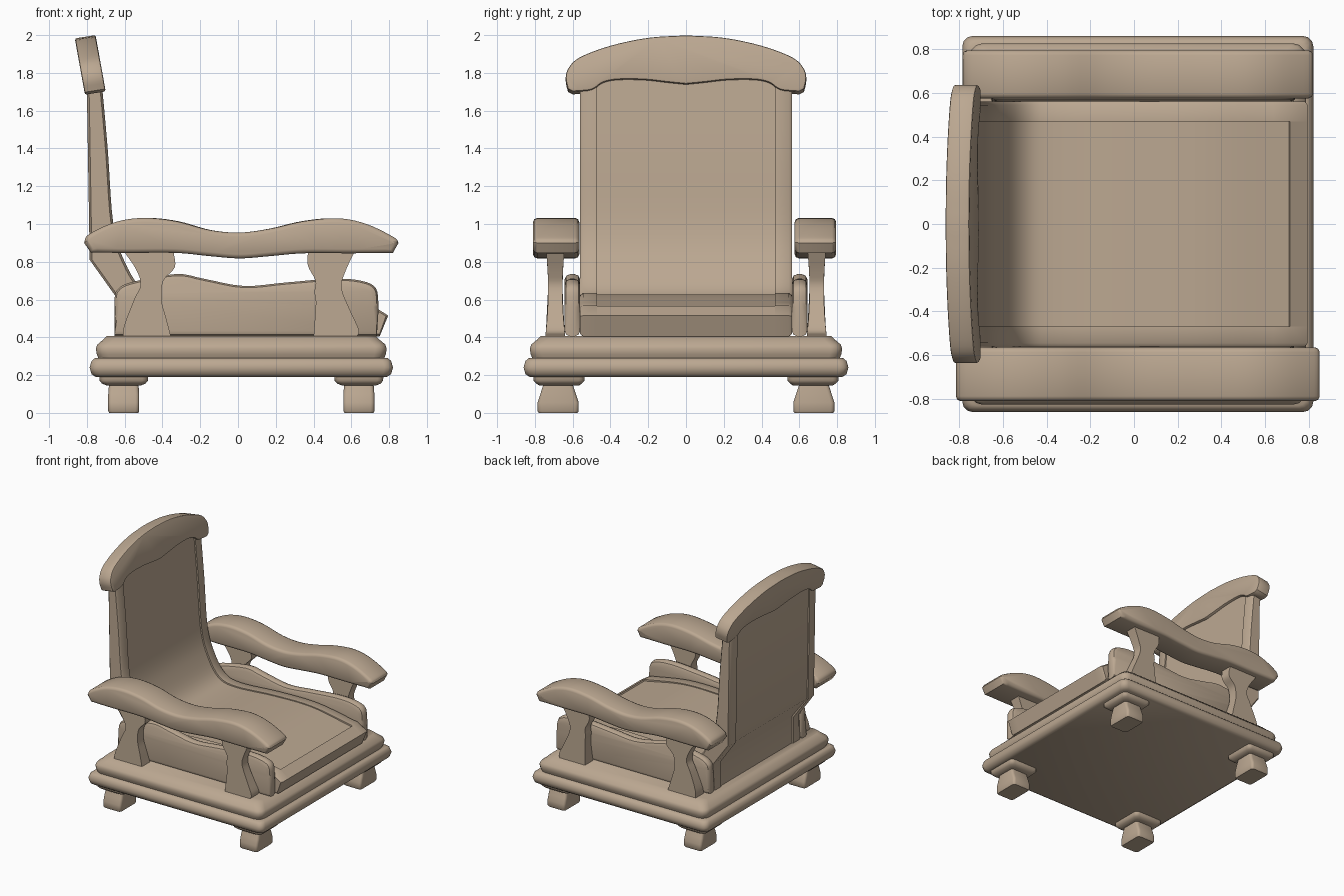
import bpy, bmesh
from math import radians, sin, cos
from mathutils import Vector

if "Cube" in bpy.data.objects:
    bpy.data.objects.remove(bpy.data.objects["Cube"])

wood = bpy.data.materials.new("warm_brown")
wood.diffuse_color = (.50, .39, .285, 1)
wood.use_nodes = True
wood.node_tree.nodes["Principled BSDF"].inputs["Base Color"].default_value = wood.diffuse_color


def spline(pts, n=5):
    """Smooth open curve through a few points (Catmull-Rom)."""
    p = [Vector(q) for q in pts]
    p = [2 * p[0] - p[1]] + p + [2 * p[-1] - p[-2]]
    out = []
    for a, b, c, d in zip(p, p[1:], p[2:], p[3:]):
        for i in range(n):
            t = i / n
            out.append(0.5 * (2 * b + (c - a) * t + (2 * a - 5 * b + 4 * c - d) * t * t
                              + (3 * b - a - 3 * c + d) * t ** 3))
    return out + [p[-2]]


def skin(name, rings, angle=40):
    """Join equal-length point rings into a closed solid."""
    bm = bmesh.new()
    vs = [[bm.verts.new(p) for p in r] for r in rings]
    n = len(vs[0])
    for a, b in zip(vs, vs[1:]):
        for i in range(n):
            j = (i + 1) % n
            bm.faces.new((a[i], a[j], b[j], b[i]))
    bm.faces.new(vs[0])
    bm.faces.new(vs[-1])
    bmesh.ops.recalc_face_normals(bm, faces=bm.faces)
    me = bpy.data.meshes.new(name)
    bm.to_mesh(me)
    bm.free()
    me.materials.append(wood)
    ob = bpy.data.objects.new(name, me)
    bpy.context.collection.objects.link(ob)
    bpy.ops.object.select_all(action='DESELECT')
    ob.select_set(True)
    bpy.context.view_layer.objects.active = ob
    bpy.ops.object.shade_smooth_by_angle(angle=radians(angle))
    return ob


def inset(pts, d):
    """Shrink a closed 2D outline by d."""
    n = len(pts)
    area = sum(pts[i - 1][0] * pts[i][1] - pts[i][0] * pts[i - 1][1] for i in range(n))
    s = 1 if area > 0 else -1
    out = []
    for i in range(n):
        t = Vector(pts[(i + 1) % n]) - Vector(pts[i - 1])
        t.normalize()
        out.append(Vector(pts[i]) + Vector((-t.y, t.x)) * d * s)
    return out


def prism(name, pts, layers, place, angle=40):
    """Extrude an outline through layers of (depth, inset)."""
    return skin(name, [[place(u, v, w) for u, v in inset(pts, d)] for w, d in layers], angle)


def rounded(a, b, r):
    """Layers from a to b with rounded rims of radius r."""
    s = 1 if b > a else -1
    return [(a, r), (a + s * r * .3, r * .3), (a + s * r, 0),
            (b - s * r, 0), (b - s * r * .3, r * .3), (b, r)]


def xz(x, z, y):
    return (x, y, z)


def block(name, cx, cy, levels, r):
    """Stack of round-cornered rectangles: (z, half x, half y)."""
    rings = []
    for z, hx, hy in levels:
        ring = []
        for k, (sx, sy) in enumerate(((1, 1), (-1, 1), (-1, -1), (1, -1))):
            for i in range(4):
                a = radians(90 * k + 30 * i)
                ring.append((cx + sx * (hx - r) + r * cos(a), cy + sy * (hy - r) + r * sin(a), z))
        rings.append(ring)
    return skin(name, rings, 50)


# Two-tier moulded base
block("base_lower", .0175, 0, [(z, h, h + .057) for z, h in
      ((.19, .77), (.205, .793), (.24, .803), (.275, .793), (.29, .775))], .045)
block("base_upper", .0175, 0, [(z, h, h + .057) for z, h in
      ((.285, .755), (.31, .765), (.34, .77), (.362, .762), (.385, .735), (.408, .712))], .06)

# Feet with collars
for x in (-.605, .64):
    for s in (-1, 1):
        block("foot_collar", x, s * .672, [(.145, .09, .105), (.155, .115, .12),
              (.17, .128, .135), (.195, .13, .135)], .03)
        block("foot", x, s * .677, [(0, .077, .103), (.01, .082, .109), (.055, .082, .109),
              (.10, .082, .094), (.15, .078, .078)], .02)

# Seat and backrest: raised side rims and a slightly recessed centre
front = (spline([(-.725, 1.79), (-.69, 1.4), (-.66, 1.0), (-.6, .8), (-.5, .65),
                 (-.35, .61), (0, .63), (.35, .63), (.71, .57)])
         + [Vector((.795, .515)), Vector((.75, .405))])
rear = [Vector(p) for p in ((-.65, .405), (-.65, .62), (-.785, .81), (-.80, 1.70), (-.80, 1.79))]
for s in (-1, 1):
    prism("seat_back_rim", front + rear, [(s * .47, 0), (s * .545, 0), (s * .56, .012)], xz)
dip = spline([(-.735, 1.79), (-.702, 1.4), (-.672, 1.0), (-.61, .79), (-.508, .638),
              (-.35, .6), (0, .622), (.35, .622), (.71, .556)])
lip = [Vector(p) for p in ((.715, .567), (.795, .515), (.75, .405))]
core_rear = [Vector(p) for p in ((-.64, .405), (-.64, .63), (-.775, .81), (-.79, 1.79))]
prism("seat_back_panel", dip + lip + core_rear, [(-.47, 0), (.47, 0)], xz)

# Crest rail, leaning backwards
half = (spline([(0, 2.0), (.2, 1.987), (.4, 1.945), (.56, 1.885), (.62, 1.83), (.637, 1.775), (.625, 1.715)], 4)
        + spline([(.6, 1.702), (.5, 1.712), (.44, 1.75), (.36, 1.766), (.22, 1.765), (.1, 1.752), (0, 1.742)], 4))
outline = half + [Vector((-p.x, p.y)) for p in half[-2:0:-1]]
prism("crest_rail", outline, rounded(-.70, -.81, .01),
      lambda y, z, x: (x - .18 * (z - 1.7), y, z + .16 * (x + .70)))

# Side panels, arm posts and wavy arms
panel = ([Vector((-.655, .405))] + spline([(-.655, .6), (-.64, .65), (-.57, .69), (-.33, .735), (-.18, .71),
         (.03, .672), (.25, .69), (.5, .71), (.65, .70), (.73, .66), (.745, .56)], 4)
         + [Vector((.735, .405))])
post_back = (spline([(-.61, .405), (-.60, .47), (-.55, .60), (-.515, .68), (-.54, .76), (-.60, .85)], 4)
             + spline([(-.34, .85), (-.335, .77), (-.395, .70), (-.405, .6), (-.38, .5), (-.355, .405)], 4))
post_front = (spline([(.40, .405), (.412, .58), (.405, .64), (.41, .70), (.37, .78), (.37, .85)], 4)
              + spline([(.615, .85), (.565, .74), (.548, .66), (.595, .54), (.64, .44), (.63, .405)], 4))
arm = (spline([(-.815, .90), (-.79, .945), (-.65, 1.01), (-.5, 1.032), (-.33, 1.015), (-.15, .968), (.01, .955),
               (.17, .975), (.35, 1.015), (.53, 1.03), (.68, 1.0), (.825, .93), (.85, .90)])
       + spline([(.82, .847), (.6, .845), (.35, .845), (.17, .83), (.01, .818), (-.15, .83),
                 (-.33, .847), (-.6, .847), (-.78, .85)]))
for s in (-1, 1):
    prism("side_panel", panel, rounded(s * .56, s * .643, .03), xz)
    for name, pts in (("back_post", post_back), ("front_post", post_front)):
        prism(name, pts, [(-1, 0), (1, 0)],
              lambda x, z, w: (x, s * .692 + w * (.038 + .012 * ((z - .65) / .22) ** 2), z))
    k = 1 if s < 0 else .963
    lo, hi = (-.565, -.81) if s < 0 else (.575, .795)
    prism("armrest", arm, rounded(lo, hi, .022),
          lambda x, z, y: (.0175 + k * (x - .0175), y, z), 55)
